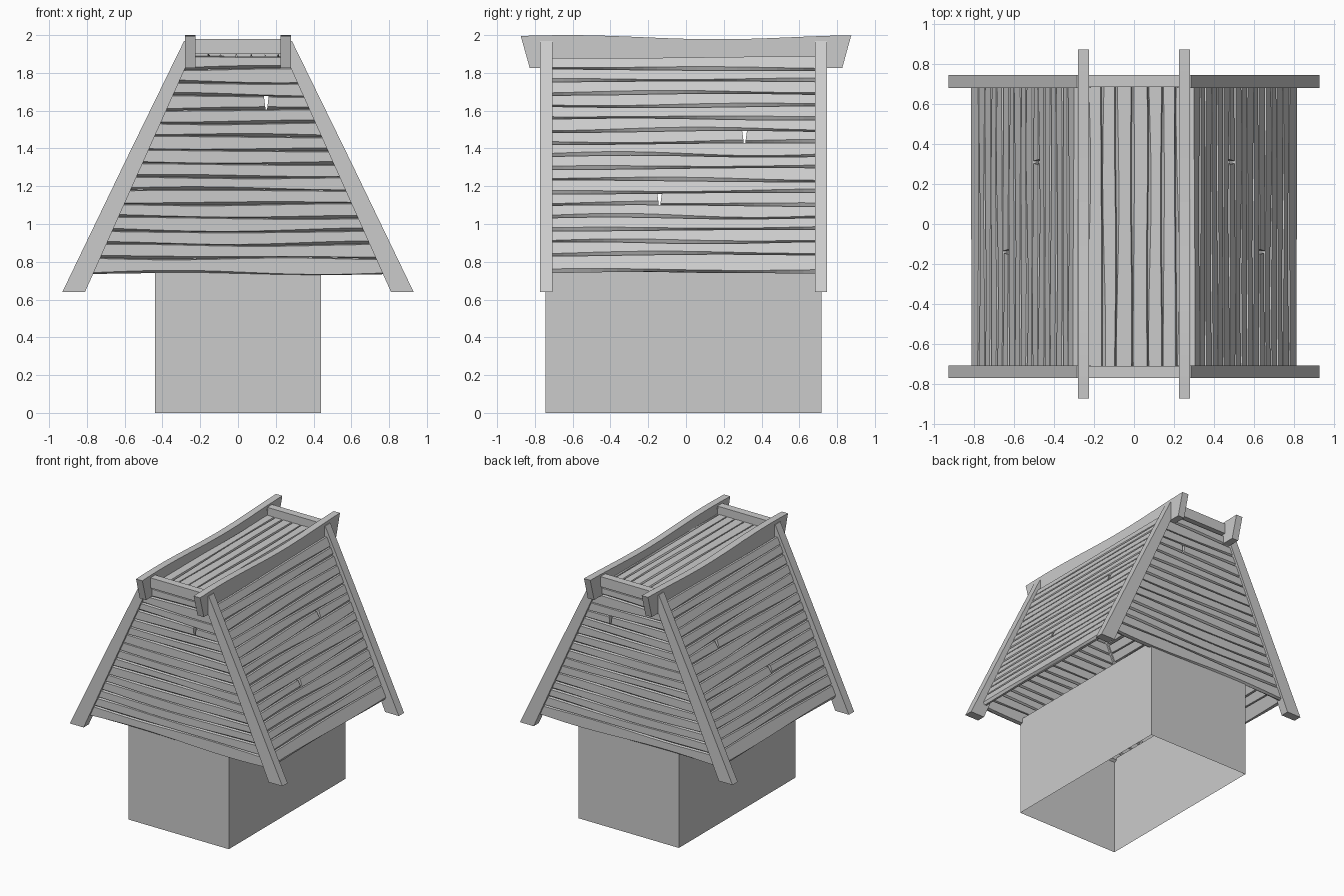
import bpy, bmesh, math, random
from mathutils import Vector

random.seed(7)
if "Cube" in bpy.data.objects:
    bpy.data.objects.remove(bpy.data.objects["Cube"])

CENTRE = Vector((0, -0.013, 0))

grey = bpy.data.materials.new("plain_grey")
grey.use_nodes = True
COLOUR = (0.6, 0.6, 0.6, 1)
grey.diffuse_color = COLOUR
grey.node_tree.nodes["Principled BSDF"].inputs["Base Color"].default_value = COLOUR


def finish(name, bm, mirror=""):
    """Turn a bmesh into a named object, mirrored about the given axes."""
    bmesh.ops.recalc_face_normals(bm, faces=bm.faces)
    mesh = bpy.data.meshes.new(name)
    bm.to_mesh(mesh)
    bm.free()
    mesh.materials.append(grey)
    obj = bpy.data.objects.new(name, mesh)
    obj.location = CENTRE
    bpy.context.collection.objects.link(obj)
    if mirror:
        mod = obj.modifiers.new("mirror", "MIRROR")
        mod.use_axis = ["X" in mirror, "Y" in mirror, False]
        mod.use_mirror_merge = False
    return obj


def loft(bm, rings):
    """Skin a list of closed cross-sections and cap both ends."""
    rows = [[bm.verts.new(p) for p in ring] for ring in rings]
    n = len(rows[0])
    for a, b in zip(rows, rows[1:]):
        for i in range(n):
            bm.faces.new((a[i], a[(i + 1) % n], b[(i + 1) % n], b[i]))
    bm.faces.new(rows[0])
    bm.faces.new(rows[-1])


def plank_field(name, frame, edges, half_len, mirror, half=0.018, splits=None, wave=0.005):
    """Rows of wavy planks with chamfered edges; splits maps a row to a crack position."""
    bm = bmesh.new()
    phases = [random.uniform(0, math.tau) for _ in edges]
    rates = [random.uniform(2, 5) for _ in edges]

    def edge(k, s):
        return edges[k] + wave * math.sin(rates[k] * s + phases[k])

    def rings(k, start, end, steps):
        p = random.uniform(0, math.tau)
        out = []
        for i in range(steps + 1):
            f = i / steps

            def at(t, d):
                low, high = start(t), end(t)
                return frame(low + (high - low) * f, t, d)
            s = start(edges[k]) * (1 - f) + end(edges[k]) * f
            lo, hi = edge(k, s), edge(k + 1, s)
            cut = 0.009 + 0.006 * math.sin(4 * s + p)
            top = 0.005
            out.append([at(lo, 0), at(lo + cut, half), at(hi - top, half),
                        at(hi, 0), at(hi - top, -half), at(lo + cut, -half)])
        return out

    for k in range(len(edges) - 1):
        left, right = (lambda t: -half_len(t)), half_len
        if splits and k in splits:
            c, t0, t1 = splits[k], edges[k], edges[k + 1]
            # A crack that narrows towards one edge of the plank
            gap = lambda t: 0.004 + 0.009 * (t - t0) / (t1 - t0)
            loft(bm, rings(k, left, lambda t: c - gap(t), 10))
            loft(bm, rings(k, lambda t: c + gap(t), right, 10))
        else:
            loft(bm, rings(k, left, right, 20))
    return finish(name, bm, mirror)


def prism(name, outline, place, a, b, mirror="", caps=True):
    """Extrude a 2D outline between a and b using a placement function."""
    bm = bmesh.new()
    loft(bm, [[place(u, v, w) for u, v in outline] for w in (a, b)])
    if not caps:
        bmesh.ops.delete(bm, geom=[f for f in bm.faces if abs(f.normal.z) > 0.9
                                   or len({round(v.co.z, 3) for v in f.verts}) == 1],
                         context="FACES_ONLY")
    return finish(name, bm, mirror)


def along_y(u, v, w):
    return Vector((u, w, v))


def along_x(u, v, w):
    return Vector((w, u, v))


# Base walls, open below
prism("base_walls", [(-0.44, -0.73), (0.44, -0.73), (0.44, 0.73), (-0.44, 0.73)],
      lambda u, v, w: Vector((u, v, w)), 0, 0.77, caps=False)

# Corner beams leaning in to the ridge
prism("corner_beams", [(0.81, 0.64), (0.93, 0.64), (0.60, 1.325), (0.285, 1.97), (0.215, 1.97)],
      along_y, 0.695, 0.76, "XY")

# Ridge beams with a gently sagging top and slanted ends
samples = [-0.862 + 1.75 * i / 16 for i in range(17)]
ridge = [(y, 1.989 + 0.011 * math.cos(math.pi * (y + 0.62) / 0.8)) for y in samples]
ridge += [(0.84, 1.825), (-0.814, 1.825)]
prism("ridge_beams", ridge, along_x, 0.225, 0.28, "X")

# Short cross beams between the ridge beams
prism("cross_beams", [(0.70, 1.90), (0.76, 1.90), (0.76, 1.98), (0.70, 1.98)],
      along_x, -0.23, 0.23, "Y")

# Sloping roof planks
foot, head = Vector((0.82, 0, 0.75)), Vector((0.30, 0, 1.89))
rise = head - foot
normal = Vector((rise.z, 0, -rise.x)).normalized()
HALF = 0.018


def slope(s, z, d):
    p = foot + rise * ((z - foot.z) / rise.z) + normal * (d - HALF)
    return Vector((p.x, s, p.z))


plank_field("roof_planks", slope, [0.75] + [0.84 + 0.0655 * k for k in range(17)],
            lambda t: 0.705, "X", HALF, {5: -0.127, 10: 0.323})

# Gable planks, trimmed to the slope of the corner beams
plank_field("gable_planks", lambda s, z, d: Vector((s, -0.725 - d, z)),
            [0.735] + [0.82 + 0.0715 * k for k in range(16)],
            lambda t: 0.83 - 0.445 * (t - 0.64), "Y", HALF, {12: 0.15})

# Flat top deck planks
plank_field("deck_planks", lambda s, x, d: Vector((x, s, 1.90 + d)),
            [-0.235, -0.16, -0.09, -0.01, 0.07, 0.14, 0.21, 0.24],
            lambda t: 0.70, "", HALF, wave=0.003)
